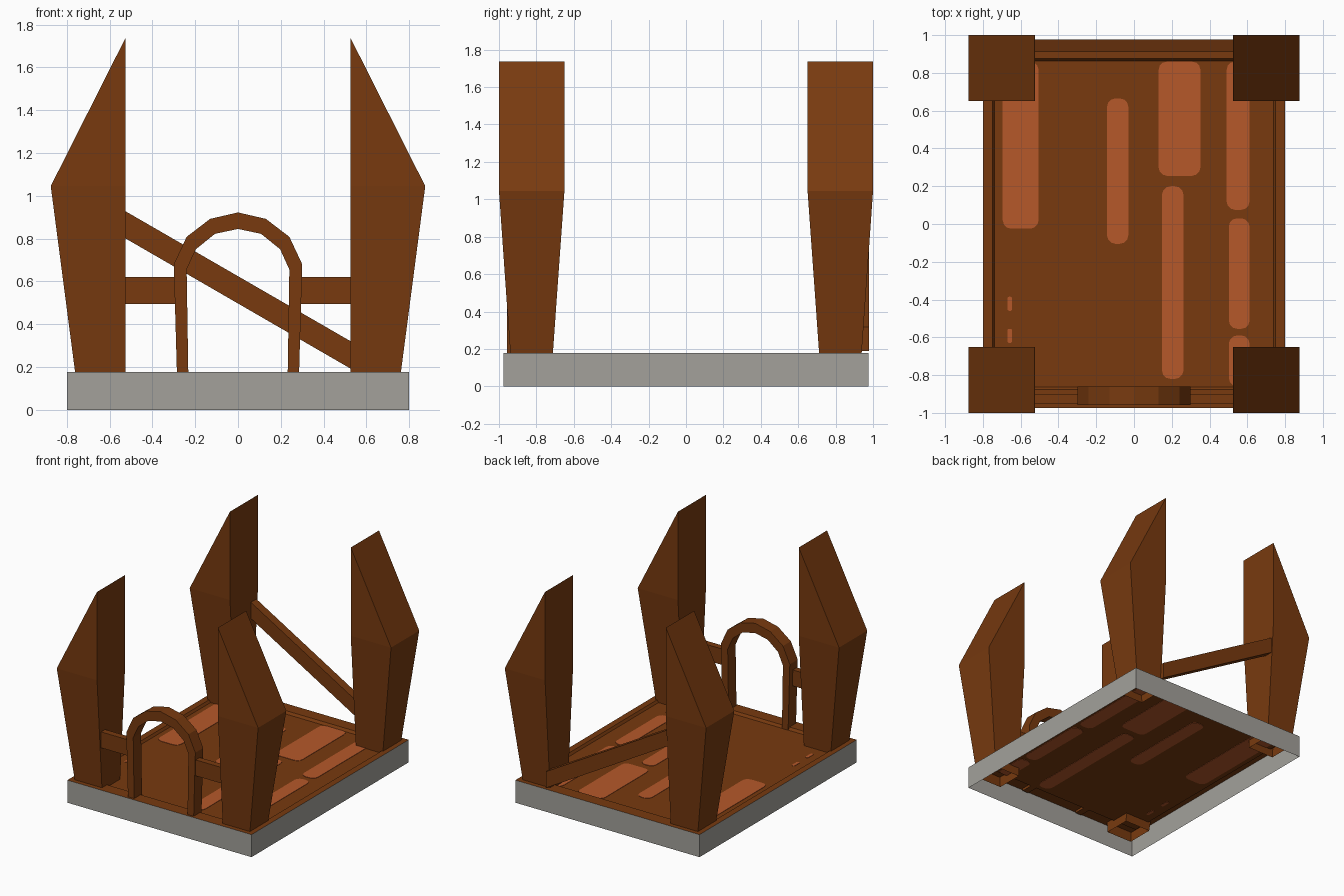
import bpy, math

if "Cube" in bpy.data.objects:
    bpy.data.objects.remove(bpy.data.objects["Cube"])


def material(name, srgb):
    m = bpy.data.materials.new(name)
    lin = [((c / 255 + 0.055) / 1.055) ** 2.4 if c > 10 else c / 255 / 12.92 for c in srgb]
    m.diffuse_color = (*lin, 1)
    m.use_nodes = True
    m.node_tree.nodes["Principled BSDF"].inputs["Base Color"].default_value = m.diffuse_color
    return m


WOOD = material("dark wood", (120, 58, 15))
PATCH = material("worn light wood", (182, 88, 42))
STONE = material("grey stone", (163, 161, 155))


def mesh(name, verts, faces, mat):
    me = bpy.data.meshes.new(name)
    me.from_pydata(verts, [], faces)
    me.materials.append(mat)
    ob = bpy.data.objects.new(name, me)
    bpy.context.collection.objects.link(ob)
    return ob


def loft(name, rings, mat, cap_start=False, cap_end=False):
    """Skin a stack of closed rings."""
    n = len(rings[0])
    verts = [v for r in rings for v in r]
    faces = [(k * n + i, k * n + (i + 1) % n, (k + 1) * n + (i + 1) % n, (k + 1) * n + i)
             for k in range(len(rings) - 1) for i in range(n)]
    if cap_start:
        faces.append(tuple(reversed(range(n))))
    if cap_end:
        faces.append(tuple(range(len(verts) - n, len(verts))))
    return mesh(name, verts, faces, mat)


def rect(x0, x1, y0, y1, z):
    return [(x0, y0, z), (x1, y0, z), (x1, y1, z), (x0, y1, z)]


def extrude_y(name, profile, y0, y1, mat):
    """Closed xz profile (clockwise seen from -y) pushed through y."""
    return loft(name, [[(x, y, z) for x, z in profile] for y in (y1, y0)], mat, True, True)


# Open stone base skirt, wooden rim and slightly sunken floor
FLOOR = 0.158
TOP = 0.177
loft("base_skirt", [rect(-.8, .8, -.975, .975, z) for z in (0, TOP)], STONE)
loft("floor", [rect(-.8, .8, -.975, .975, TOP), rect(-.75, .75, -.877, .877, TOP),
               rect(-.738, .738, -.862, .862, FLOOR)], WOOD, cap_end=True)

# Worn light patches: thin plates seen from above and below the floor
patches = [(-.695, -.505, -.025, .86), (-.143, -.03, -.105, .665), (.13, .352, .255, .86),
           (.148, .262, -.82, .2), (.49, .612, .075, .86), (.502, .612, -.555, .03),
           (.502, .612, -.86, -.59), (-.67, -.645, -.46, -.385), (-.67, -.645, -.63, -.555)]
for x0, x1, y0, y1 in patches:
    r = min(.045, (x1 - x0) * .4)
    ring = []
    for cx, cy, a in ((x1 - r, y1 - r, 0), (x0 + r, y1 - r, 90), (x0 + r, y0 + r, 180), (x1 - r, y0 + r, 270)):
        for s in (0, 30, 60, 90):
            t = math.radians(a + s)
            ring.append((cx + r * math.cos(t), cy + r * math.sin(t)))
    loft("floor_patch", [[(x, y, z) for x, y in ring] for z in (FLOOR - .003, FLOOR + .003)],
         PATCH, True, True)

# Four corner pillars: flared shaft with a steep slanted top, open underneath
for sx in (-1, 1):
    for sy in (-1, 1):
        rings = [rect(.525, .75, .718, .933, .09), rect(.525, .875, .65, 1.0, 1.045),
                 rect(.525, .5255, .65, 1.0, 1.738)]
        rings = [[(x * sx, y * sy, z) for x, y, z in r] for r in rings]
        if sx * sy < 0:
            rings = [r[::-1] for r in rings]
        loft("corner_pillar", rings, WOOD, cap_end=True)

# Diagonal brace at the back
extrude_y("back_brace", [(-.53, .93), (.53, .318), (.53, .19), (-.53, .803)][::-1], .91, .978, WOOD)

# Short rails between the front pillars and the doorway
for sx in (-1, 1):
    lo, hi = sorted((sx * .275, sx * .53))
    extrude_y("front_rail", [(lo, .495), (hi, .495), (hi, .62), (lo, .62)], -.95, -.90, WOOD)

# Arched door frame at the front
outer = [(.285, FLOOR), (.30, .68), (.24, .808), (.13, .892), (0, .922)]
inner = [(.232, FLOOR), (.24, .655), (.197, .75), (.108, .822), (0, .845)]
full = lambda half: half + [(-x, z) for x, z in half[-2::-1]]
sections = [[(xo, -.958, zo), (xo, -.86, zo), (xi, -.86, zi), (xi, -.958, zi)]
            for (xo, zo), (xi, zi) in zip(full(outer), full(inner))]
loft("door_arch", sections, WOOD, True, True)

# Consistent outward normals on the solid parts
import bmesh
for ob in bpy.data.objects:
    bm = bmesh.new()
    bm.from_mesh(ob.data)
    if ob.name.startswith("floor") and "patch" not in ob.name:
        for f in bm.faces:
            if f.normal.z < 0:
                f.normal_flip()
    else:
        bmesh.ops.recalc_face_normals(bm, faces=bm.faces)
    bm.to_mesh(ob.data)
    bm.free()
